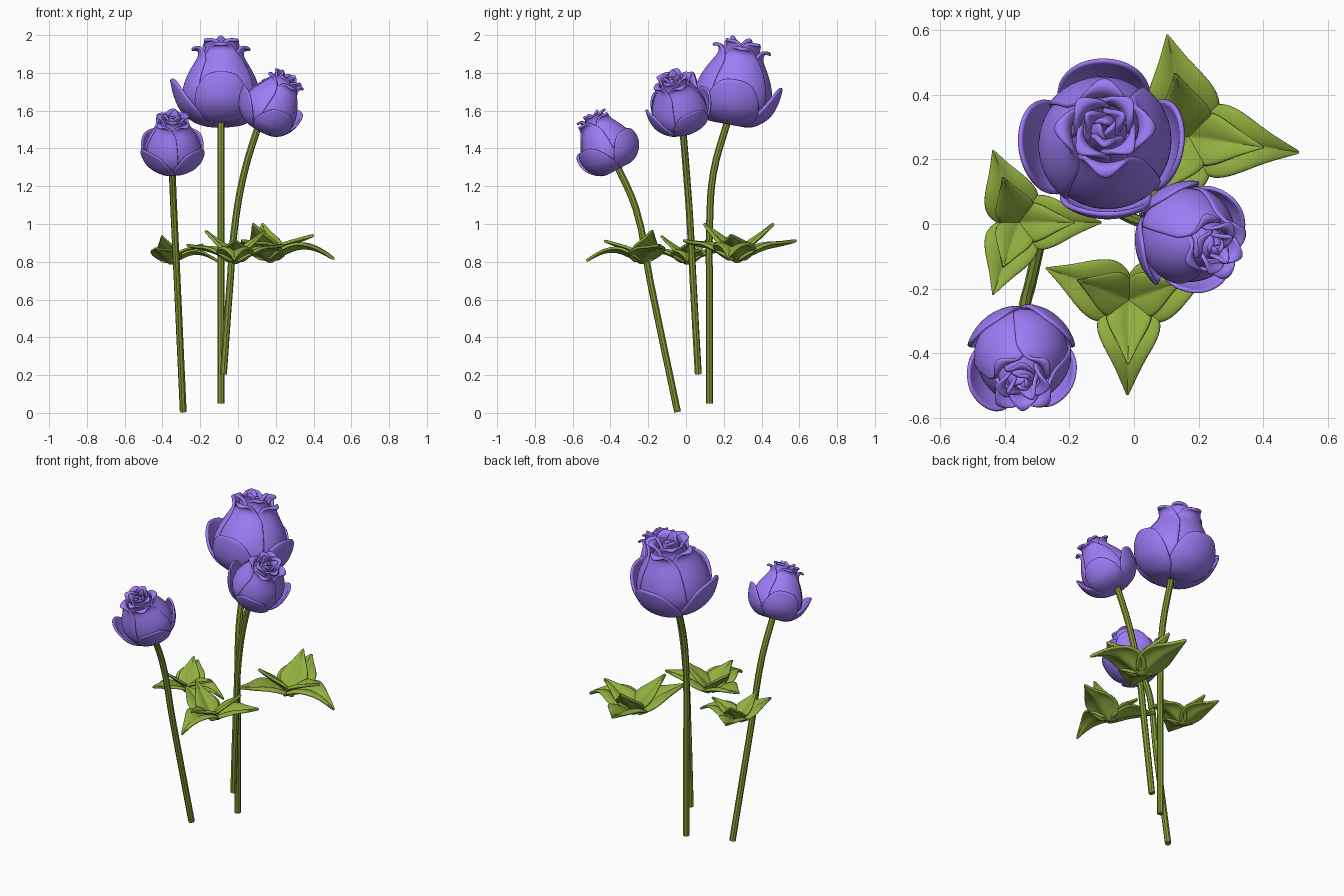
import bpy, bmesh, math
from mathutils import Vector, Matrix

if "Cube" in bpy.data.objects:
    bpy.data.objects.remove(bpy.data.objects["Cube"])


def material(name, col):
    m = bpy.data.materials.new(name)
    m.diffuse_color = (*col, 1)
    m.use_nodes = True
    m.node_tree.nodes["Principled BSDF"].inputs["Base Color"].default_value = m.diffuse_color
    return m


PURPLE = material("petal_purple", (0.34, 0.2, 0.92))
GREEN = material("leaf_green", (0.29, 0.43, 0.05))
STEM = material("stem_green", (0.23, 0.33, 0.035))


def spline(pts, t):
    """Catmull-Rom through evenly spaced tuples, t in 0..1"""
    n = len(pts) - 1
    x = min(max(t, 0), 1) * n
    i = min(int(x), n - 1)
    f = x - i
    p = [Vector(pts[min(max(k, 0), n)]) for k in (i - 1, i, i + 1, i + 2)]
    return 0.5 * (2 * p[1] + (p[2] - p[0]) * f + (2 * p[0] - 5 * p[1] + 4 * p[2] - p[3]) * f ** 2
                  + (3 * p[1] - p[0] - 3 * p[2] + p[3]) * f ** 3)


def patch(bm, fn, nu, nt):
    """Grid surface fn(u, t), u in -1..1, t in 0..1"""
    rows = [[bm.verts.new(fn(2 * i / nu - 1, j / nt)) for i in range(nu + 1)] for j in range(nt + 1)]
    for a, b in zip(rows, rows[1:]):
        for i in range(nu):
            bm.faces.new((a[i], a[i + 1], b[i + 1], b[i]))


def finish(name, bm, mat, thick, matrix):
    me = bpy.data.meshes.new(name)
    bm.to_mesh(me)
    bm.free()
    me.materials.append(mat)
    for p in me.polygons:
        p.use_smooth = True
    ob = bpy.data.objects.new(name, me)
    bpy.context.collection.objects.link(ob)
    ob.matrix_world = matrix
    s = ob.modifiers.new("thickness", 'SOLIDIFY')
    s.thickness, s.offset = thick, 0
    s = ob.modifiers.new("smooth", 'SUBSURF')
    s.levels = s.render_levels = 1
    return ob


# Petal profiles as (radius, height)
OUTER = [(0.02, 0), (0.12, 0.0), (0.2, 0.06), (0.232, 0.14), (0.24, 0.23)]
MAIN = [(0.02, 0.005), (0.1, 0.005), (0.182, 0.07), (0.2, 0.16), (0.165, 0.26),
        (0.122, 0.33), (0.11, 0.37), (0.13, 0.4), (0.155, 0.385)]
INNER = [(0.02, 0.15), (0.11, 0.24), (0.095, 0.33), (0.08, 0.385), (0.09, 0.425), (0.118, 0.425)]
CENTRE = [(0.01, 0.2), (0.06, 0.27), (0.055, 0.36), (0.045, 0.41), (0.065, 0.455)]
BUD = [(0.01, 0.2), (0.042, 0.3), (0.038, 0.37), (0.012, 0.42)]


def petal(bm, prof, ang, width, drop, power, swirl=0.0, flare=0.0, ruffle=0.0):
    def fn(u, t):
        s = t * (1 - drop * abs(u) ** power)
        r, h = spline(prof, s)
        r += swirl * u * min(1, 3 * s) + flare * s ** 3 + ruffle * math.cos(3 * math.pi * u) * s ** 6
        a = ang + width * u
        return (r * math.cos(a), r * math.sin(a), h)
    patch(bm, fn, 12, 14)


def flower(name, base, axis, scale, roll):
    bm = bmesh.new()
    q = math.pi / 2
    for k in range(4):
        petal(bm, OUTER, k * q, 0.86, 0.6, 2.6, 0.006, (0.0, 0.005, 0.025, 0.0)[k])
        petal(bm, MAIN, k * q, 0.98, 0.42, 1.5, 0.008, 0, 0.006)
        petal(bm, INNER, (k + 0.5) * q, 0.98, 0.42, 1.4, 0.008, 0, 0.006)
    for k in range(3):
        petal(bm, CENTRE, k * 2.094 + 0.5, 1.2, 0.4, 1.4, 0.008, 0, 0.006)
        petal(bm, BUD, k * 2.094 + 1.5, 1.25, 0.15, 2.0, 0.006)
    rot = Vector((0, 0, 1)).rotation_difference(Vector(axis)).to_matrix().to_4x4()
    m = Matrix.Translation(base) @ rot @ Matrix.Rotation(roll, 4, 'Z') @ Matrix.Scale(scale, 4)
    finish(name, bm, PURPLE, 0.018, m)


# Leaf half-width along its length, and midrib curves as (distance, height)
WIDTH = [(0.14, 0), (0.29, 0), (0.34, 0), (0.285, 0), (0.185, 0), (0.085, 0), (0.004, 0)]
DROOP = [(0, 0), (0.2, 0.11), (0.45, 0.21), (0.72, 0.19), (1, 0.05)]
RISE = [(0, 0), (0.2, 0.1), (0.45, 0.21), (0.7, 0.27), (0.94, 0.34)]
IN_DROOP = [(0, 0.05), (0.17, 0.19), (0.42, 0.31), (0.68, 0.42)]
IN_RISE = [(0, 0.05), (0.17, 0.21), (0.38, 0.4), (0.58, 0.6)]


def leaf(bm, mid, ang, wide):
    ca, sa = math.cos(ang), math.sin(ang)

    def fn(u, t):
        d, h = spline(mid, t)
        w = spline(WIDTH, t)[0] * wide
        a = abs(u)
        h += w * (0.8 * a - 0.55 * a * a)
        return (d * ca - u * w * sa, d * sa + u * w * ca, h)
    patch(bm, fn, 10, 12)


def leaf_cluster(name, centre, size, heading):
    bm = bmesh.new()
    leaf(bm, DROOP, 0, 1)
    leaf(bm, IN_DROOP, 0, 0.72)
    for s in (-1, 1):
        leaf(bm, RISE, s * math.radians(110), 1)
        leaf(bm, IN_RISE, s * math.radians(110), 0.72)
    m = Matrix.Translation(centre) @ Matrix.Rotation(math.radians(heading), 4, 'Z') @ Matrix.Scale(size, 4)
    finish(name, bm, GREEN, 0.05, m)


def stem(name, pts):
    cu = bpy.data.curves.new(name, 'CURVE')
    cu.dimensions = '3D'
    cu.bevel_depth, cu.bevel_resolution, cu.use_fill_caps = 0.0185, 2, True
    cu.resolution_u = 4
    sp = cu.splines.new('BEZIER')
    sp.bezier_points.add(len(pts) - 1)
    for b, p in zip(sp.bezier_points, pts):
        b.co = p
        b.handle_left_type = b.handle_right_type = 'AUTO'
    sp.use_smooth = False
    cu.materials.append(STEM)
    ob = bpy.data.objects.new(name, cu)
    bpy.context.collection.objects.link(ob)


# Stems
stem("tall_stem", [(-0.09, 0.125, 0.05), (-0.09, 0.125, 0.6), (-0.09, 0.125, 1.0),
                   (-0.09, 0.145, 1.27), (-0.09, 0.225, 1.56)])
stem("right_stem", [(-0.077, 0.065, 0.205), (-0.045, 0.04, 0.65), (-0.012, 0.02, 1.03),
                    (0.04, 0.0, 1.3), (0.115, -0.02, 1.54)])
stem("left_stem", [(-0.29, -0.045, 0.006), (-0.322, -0.19, 0.7), (-0.34, -0.265, 1.08),
                   (-0.35, -0.37, 1.32)])

# Blooms
flower("tall_bloom", (-0.09, 0.225, 1.54), (0, 0.085, 0.46), 1.0, 0)
flower("right_bloom", (0.115, -0.015, 1.515), (0.19, -0.075, 0.33), 0.72, 0.4)
flower("left_bloom", (-0.345, -0.36, 1.3), (0.0, -0.165, 0.31), 0.71, math.pi / 4)

# Leaf clusters
leaf_cluster("back_leaves", (0.17, 0.27, 0.795), 0.345, -8)
leaf_cluster("front_leaves", (-0.015, -0.235, 0.788), 0.295, -91)
leaf_cluster("left_leaves", (-0.355, 0.005, 0.785), 0.255, 0)
